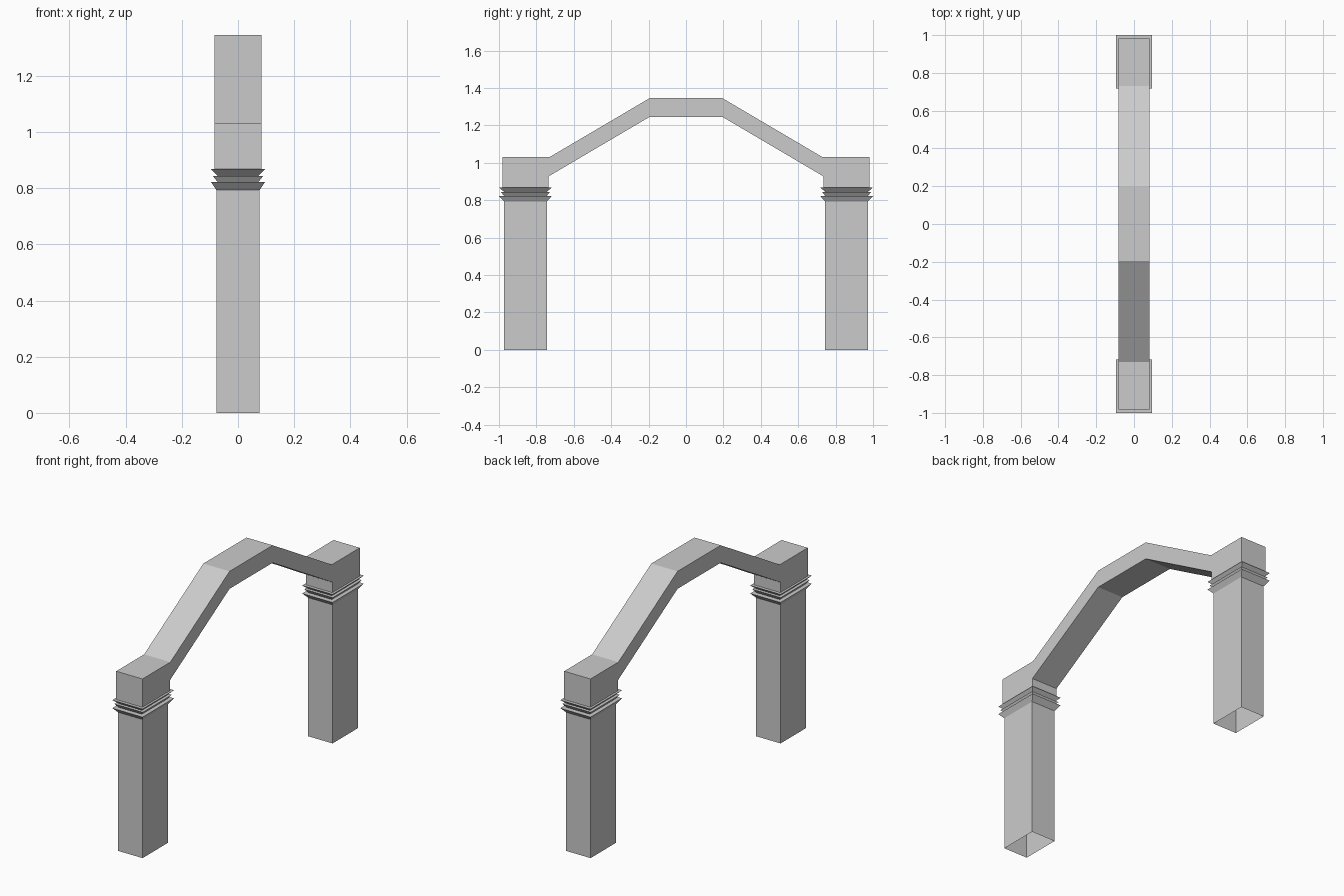
import bpy, bmesh

if "Cube" in bpy.data.objects:
    bpy.data.objects.remove(bpy.data.objects["Cube"])

PILLAR_Y = 0.8585


def finish(name, bm):
    """Turn a bmesh half into an object mirrored across the y = 0 plane."""
    bmesh.ops.recalc_face_normals(bm, faces=bm.faces)
    mesh = bpy.data.meshes.new(name)
    bm.to_mesh(mesh)
    bm.free()
    ob = bpy.data.objects.new(name, mesh)
    bpy.context.collection.objects.link(ob)
    mod = ob.modifiers.new("Mirror", 'MIRROR')
    mod.use_axis = (False, True, False)
    mod.use_clip = True
    return ob


def loft(name, rings):
    """Open rectangular tube through rings of (z, half x, half y)."""
    bm = bmesh.new()
    loops = [[bm.verts.new((sx * hx, PILLAR_Y + sy * hy, z))
              for sx, sy in ((-1, -1), (1, -1), (1, 1), (-1, 1))]
             for z, hx, hy in rings]
    for a, b in zip(loops, loops[1:]):
        for i in range(4):
            j = (i + 1) % 4
            bm.faces.new((a[i], a[j], b[j], b[i]))
    return finish(name, bm)


# Hollow pillar shafts, open at the foot
shaft = (0.077, 0.114)
loft("pillar", [(0, *shaft), (0.793, *shaft)])

# Saw-tooth capital: three flared tiers with flat tops
loft("capital", [(0.793, *shaft),
                 (0.822, 0.096, 0.1415), (0.822, 0.073, 0.114),
                 (0.844, 0.090, 0.131), (0.844, 0.073, 0.114),
                 (0.868, 0.096, 0.1415), (0.868, 0.083, 0.123)])

# Arch with end blocks: half of the side profile (y, z), open at centre and under block
profile = [(0.735, 0.868), (0.982, 0.868), (0.982, 1.03), (0.73, 1.03),
           (0.195, 1.345), (0, 1.345), (0, 1.245), (0.195, 1.245), (0.735, 0.927)]
OPEN_EDGES = {0, 5}
bm = bmesh.new()
left = [bm.verts.new((-0.083, y, z)) for y, z in profile]
right = [bm.verts.new((0.083, y, z)) for y, z in profile]
# Side faces split into block, slope and crown
for side in (left, right):
    for part in ((0, 1, 2, 3, 8), (3, 4, 7, 8), (4, 5, 6, 7)):
        bm.faces.new([side[i] for i in part])
for i in range(len(profile)):
    if i not in OPEN_EDGES:
        j = (i + 1) % len(profile)
        bm.faces.new((left[i], left[j], right[j], right[i]))
finish("arch", bm)
